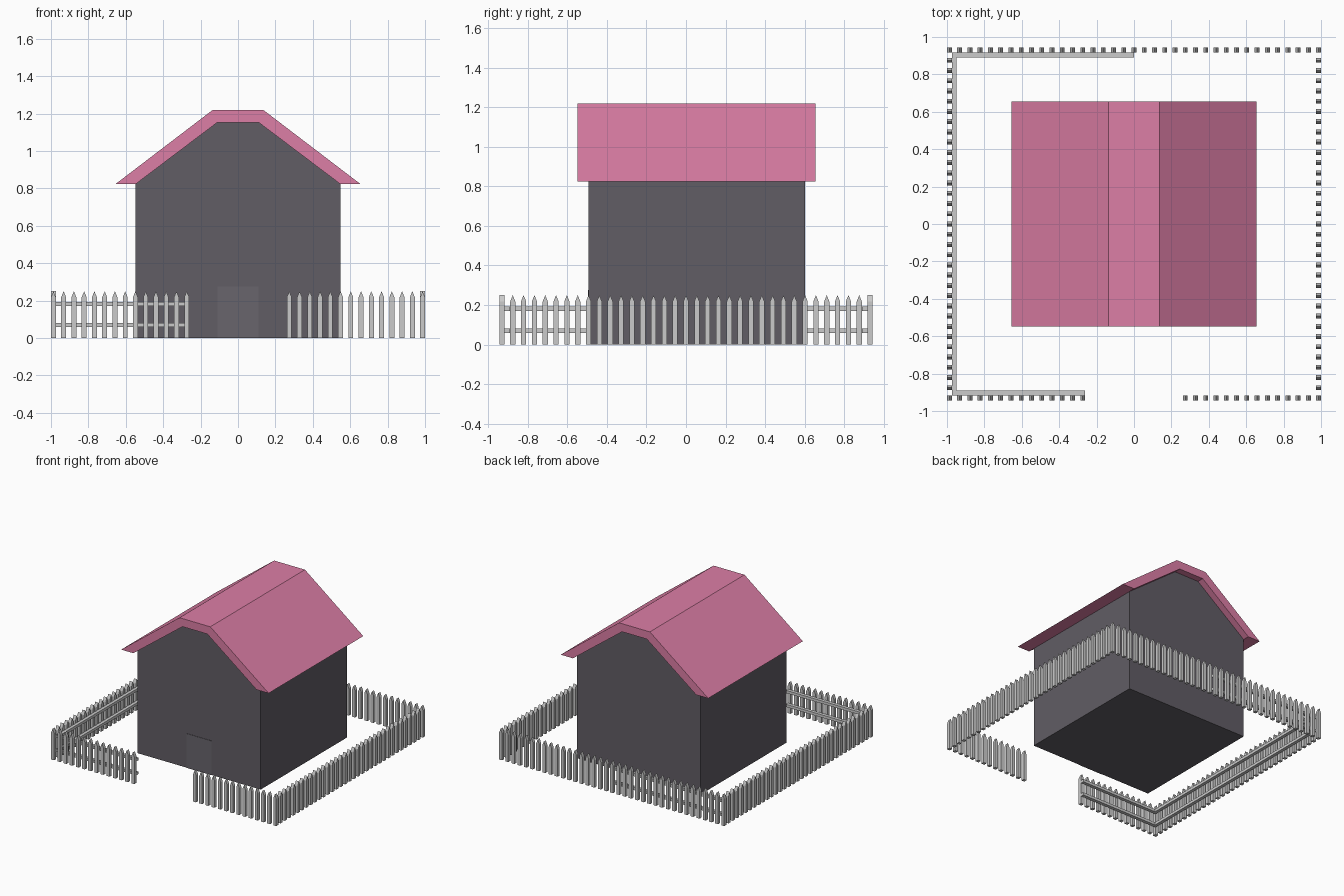
import bpy, bmesh
from mathutils import Vector, Matrix

if "Cube" in bpy.data.objects:
    bpy.data.objects.remove(bpy.data.objects["Cube"])


def material(name, rgb):
    m = bpy.data.materials.new(name)
    m.diffuse_color = (*rgb, 1)
    m.use_nodes = True
    m.node_tree.nodes["Principled BSDF"].inputs["Base Color"].default_value = m.diffuse_color
    return m


def add_prism(bm, profile, depth0, depth1, matrix=Matrix()):
    """Extrude an (x, z) profile along y into bm, then place it."""
    front = [bm.verts.new(matrix @ Vector((x, depth0, z))) for x, z in profile]
    back = [bm.verts.new(matrix @ Vector((x, depth1, z))) for x, z in profile]
    bm.faces.new(front)
    bm.faces.new(back[::-1])
    n = len(profile)
    for i in range(n):
        j = (i + 1) % n
        bm.faces.new((front[j], front[i], back[i], back[j]))


def finish(bm, name, mat=None):
    bmesh.ops.recalc_face_normals(bm, faces=bm.faces[:])
    me = bpy.data.meshes.new(name)
    bm.to_mesh(me)
    bm.free()
    if mat:
        me.materials.append(mat)
    ob = bpy.data.objects.new(name, me)
    bpy.context.collection.objects.link(ob)
    return ob


def prism(name, profile, y0, y1, mat):
    bm = bmesh.new()
    add_prism(bm, profile, y0, y1)
    return finish(bm, name, mat)


def mirrored(half):
    return half + [(-x, z) for x, z in reversed(half)]


wall_mat = material("dark_wall", (0.12, 0.11, 0.13))
door_mat = material("door_grey", (0.14, 0.13, 0.15))
roof_mat = material("pink_roof", (0.72, 0.21, 0.38))

# House body with clipped gable, roof shell and door
gable = [(0.547, 0.825), (0.11, 1.153)]
prism("house_walls", mirrored([(0.547, 0)] + gable), -0.493, 0.60, wall_mat)
eave = [(0.655, 0.823), (0.137, 1.218)]
inner = [(-0.11, 1.153), (-0.547, 0.823), ]
prism("roof", mirrored(eave) + [(-0.547, 0.823), (-0.11, 1.153),
                                (0.11, 1.153), (0.547, 0.823)],
      -0.547, 0.654, roof_mat)
prism("door", [(-0.11, 0), (0.11, 0), (0.11, 0.275), (-0.11, 0.275)],
      -0.496, -0.49, door_mat)

# Fence dimensions
X, Y, W = 0.987, 0.93, 0.013
STEP_X, STEP_Y = 2 * X / 36, 2 * Y / 34
PICKET = [(-W, 0), (W, 0), (W, 0.218), (0, 0.25), (-W, 0.218)]


def picket_row(name, points, along_y=False):
    bm = bmesh.new()
    for x, y in points:
        m = Matrix.Translation((x, y, 0))
        if along_y:
            m = m @ Matrix.Rotation(1.5707963, 4, 'Z')
        add_prism(bm, PICKET, -W, W, m)
    finish(bm, name)


# Pickets: back, two front runs either side of the gate opening, two sides
picket_row("back_pickets", [(-X + i * STEP_X, Y) for i in range(37)])
for label, s in (("left", -1), ("right", 1)):
    picket_row(f"front_{label}_pickets",
               [(s * (X - i * STEP_X), -Y) for i in range(14)])
    picket_row(f"{label}_side_pickets",
               [(s * X, -Y + i * STEP_Y) for i in range(1, 34)], True)


def rails(name, x0, x1, y0, y1):
    bm = bmesh.new()
    for z in (0.07, 0.182):
        add_prism(bm, [(x0, z - 0.011), (x1, z - 0.011),
                       (x1, z + 0.011), (x0, z + 0.011)], y0, y1)
    finish(bm, name)


# Rails run inside the left part of the fence only
rails("left_side_rails", -0.974, -0.949, -0.917, 0.917)
rails("front_left_rails", -0.949, -0.262, -0.917, -0.891)
rails("back_left_rails", -0.949, 0.0, 0.891, 0.917)
